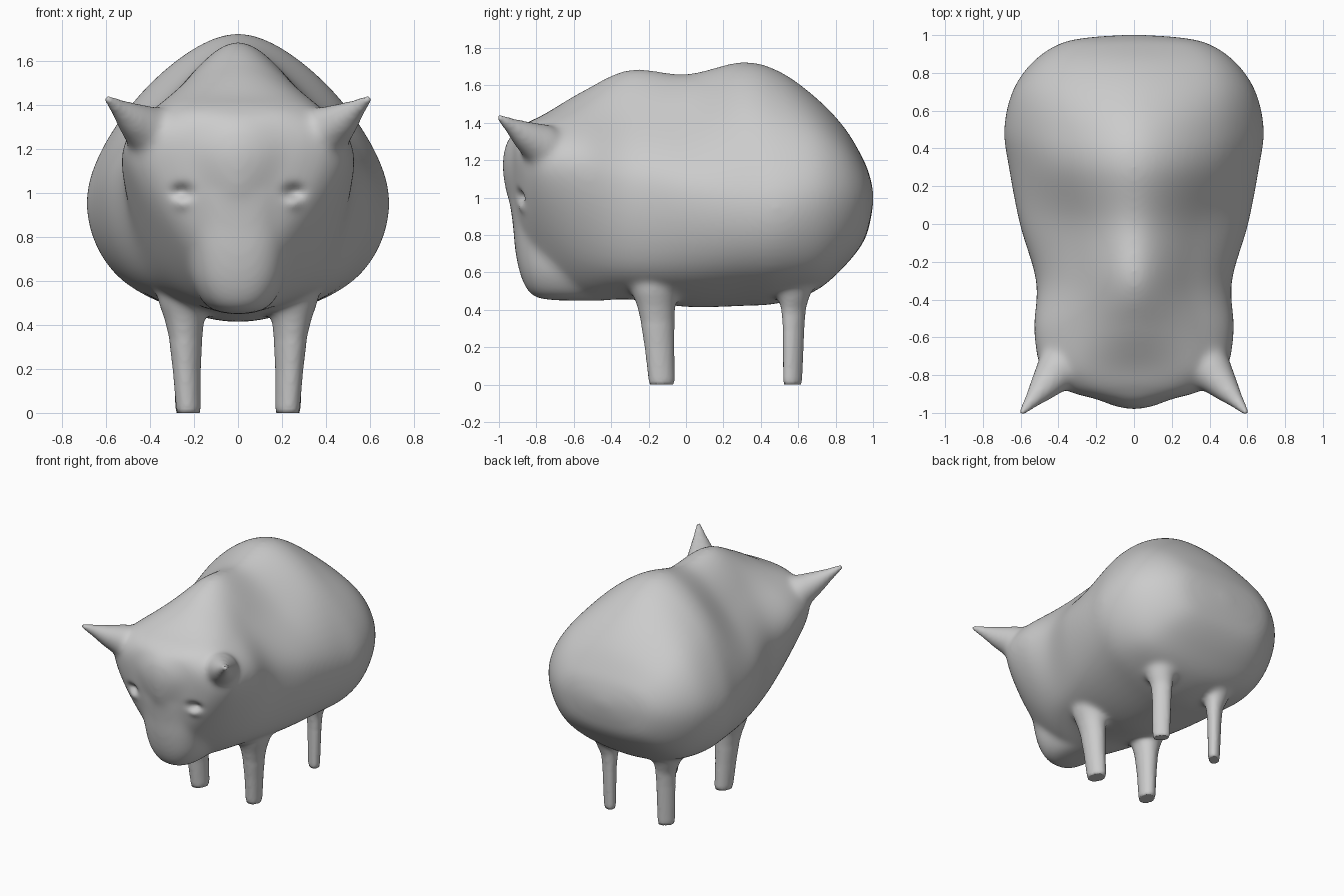
import bpy, bmesh, math
from mathutils import Vector, Matrix

if "Cube" in bpy.data.objects:
    bpy.data.objects.remove(bpy.data.objects["Cube"])

bm = bmesh.new()


def spline(a, b, c, d, t):
    return 0.5 * (2 * b + (c - a) * t + (2 * a - 5 * b + 4 * c - d) * t * t
                  + (3 * b - a - 3 * c + d) * t ** 3)


def smooth_path(pts, n, closed):
    m, out = len(pts), []
    for i in range(m if closed else m - 1):
        ids = [i - 1, i, i + 1, i + 2]
        ids = [k % m if closed else min(max(k, 0), m - 1) for k in ids]
        out += [spline(*[pts[k] for k in ids], s / n) for s in range(n)]
    return out if closed else out + [pts[-1]]


def skin(rings):
    rows = [[bm.verts.new(p) for p in r] for r in rings]
    n = len(rows[0])
    for a, b in zip(rows, rows[1:]):
        for i in range(n):
            bm.faces.new((a[i], a[(i + 1) % n], b[(i + 1) % n], b[i]))
    bm.faces.new(rows[0][::-1])
    bm.faces.new(rows[-1])


def ellipse(a, b, n=24, power=1.0):
    out = []
    for k in range(n):
        c, s = math.cos(k * math.tau / n), math.sin(k * math.tau / n)
        out.append(Vector((a * math.copysign(abs(c) ** power, c),
                           b * math.copysign(abs(s) ** power, s), 0)))
    return out


# Half sections: y, top z, shoulder x z, widest x z, lower x z, bottom z
head = [
    (-0.965, 1.28, .07, 1.25, .10, 1.18, .07, 1.10, 1.04),
    (-0.925, 1.345, .14, 1.31, .21, 1.20, .14, 1.02, .91),
    (-0.90, 1.365, .20, 1.335, .31, 1.21, .20, .96, .80),
    (-0.85, 1.40, .28, 1.36, .42, 1.19, .26, .87, .66),
    (-0.75, 1.45, .34, 1.39, .50, 1.17, .30, .78, .53),
    (-0.55, 1.57, .33, 1.425, .53, 1.15, .34, .66, .45),
]
body = [
    (-0.30, 1.685, .29, 1.45, .515, 1.10, .40, .61, .455),
    (0.00, 1.66, .34, 1.42, .60, 1.05, .47, .60, .415),
    (0.30, 1.725, .41, 1.475, .66, 1.00, .51, .60, .42),
    (0.50, 1.675, .45, 1.43, .687, .99, .52, .60, .435),
    (0.70, 1.53, .45, 1.36, .645, 1.00, .47, .62, .505),
    (0.85, 1.37, .40, 1.26, .545, 1.00, .40, .71, .635),
    (0.95, 1.20, .30, 1.15, .405, 1.00, .30, .81, .765),
    (0.987, 1.10, .18, 1.07, .25, 1.00, .18, .91, .88),
]
sections = []
for y, zt, xs, zs, xw, zw, xl, zl, zb in head + body:
    half = [(xs, zs), (xw, zw), (xl, zl)]
    pts = [(0, zt)] + half + [(0, zb)] + [(-x, z) for x, z in half[::-1]]
    sections.append(smooth_path([Vector((x, y, z)) for x, z in pts], 8, True))
# Brow and rump tips
cap = lambda y, z: [Vector((p.x * 0.02, y, z + (p.z - 1) * 0.02)) for p in sections[8]]
sections = [cap(-0.982, 1.17)] + sections + [cap(1.003, 1.0)]
columns = [smooth_path(list(c), 6, False) for c in zip(*sections)]
skin(list(zip(*columns)))

# Muzzle: z, front y, half width
muzzle = [(.450, -.70, .04), (.465, -.80, .11), (.51, -.852, .165), (.60, -.89, .21),
          (.72, -.914, .232), (.85, -.926, .25), (1.0, -.945, .27), (1.12, -.95, .25)]
rings = [[p + Vector((0, (yf - .42) / 2, z)) for p in ellipse(w, (-.42 - yf) / 2, 32, .8)]
         for z, yf, w in muzzle]
skin(list(zip(*[smooth_path(list(c), 4, False) for c in zip(*rings)])))


def leg(side, x, y, rings, angle):
    rot = Matrix.Rotation(angle * side, 3, 'Z')
    skin([[rot @ p + Vector((side * (x + dx), y + dy, z)) for p in ellipse(a, b)]
          for z, dx, dy, a, b in rings])


front_leg = [(0, 0, 0, .048, .064), (.02, 0, 0, .055, .071), (.2, .008, -.012, .063, .08),
             (.34, .013, -.022, .075, .092), (.42, .018, -.03, .09, .105),
             (.50, .02, -.035, .118, .13), (.65, .02, -.03, .12, .13)]
hind_leg = [(0, 0, 0, .052, .034), (.02, 0, 0, .06, .04), (.3, 0, .005, .066, .048),
            (.40, 0, .005, .076, .058), (.46, .01, .005, .092, .078),
            (.52, .01, .005, .115, .10), (.65, .01, 0, .12, .11)]
horn = [((.34, -.68, 1.22), .12), ((.415, -.785, 1.29), .115), ((.485, -.87, 1.34), .076),
        ((.545, -.94, 1.388), .039), ((.598, -1.003, 1.432), .012)]
axis = Vector((.18, -.21, .15)).to_track_quat('Z', 'Y')

for side in (-1, 1):
    leg(side, .225, -.13, front_leg, .25)
    leg(side, .235, .57, hind_leg, -math.pi / 4)
    # Pointed ears
    rows = []
    for c, r in horn:
        ring = [Vector(c) + axis @ p for p in ellipse(r, r)]
        rows.append([Vector((p.x * side, p.y, p.z)) for p in ring])
    skin(rows)

# Make every shell face outwards
bmesh.ops.recalc_face_normals(bm, faces=bm.faces)
mesh = bpy.data.meshes.new("animal_body")
bm.to_mesh(mesh)
bm.free()
animal = bpy.data.objects.new("animal_body", mesh)
bpy.context.collection.objects.link(animal)
bpy.context.view_layer.objects.active = animal
animal.select_set(True)

# Fuse the parts into one skin
fuse = animal.modifiers.new("fuse", 'REMESH')
fuse.mode = 'VOXEL'
fuse.voxel_size = 0.0125
bpy.ops.object.modifier_apply(modifier="fuse")

# Soften the joins, sparing feet and ear tips
group = animal.vertex_groups.new(name="soft")
ear_tip = Vector((.598, -1.003, 1.432))
for v in animal.data.vertices:
    d = (Vector((abs(v.co.x), v.co.y, v.co.z)) - ear_tip).length
    w = min((v.co.z - .3) / .15, (d - .06) / .2, 1)
    group.add([v.index], max(w, .05), 'REPLACE')
soft = animal.modifiers.new("soften", 'SMOOTH')
soft.factor = 0.5
soft.iterations = 45
soft.vertex_group = "soft"
bpy.ops.object.modifier_apply(modifier="soften")

# Eye sockets with a soft lower lid, flat feet
for v in animal.data.vertices:
    co = v.co
    if co.y < -0.6:
        x = abs(co.x) - 0.255
        co.y += 0.035 * math.exp(-((x / .045) ** 2 + ((co.z - 1.005) / .032) ** 2))
        co.y -= 0.012 * math.exp(-((x / .035) ** 2 + ((co.z - .95) / .03) ** 2))
    if co.z < 0.012:
        co.z = 0
bpy.ops.object.shade_smooth()
